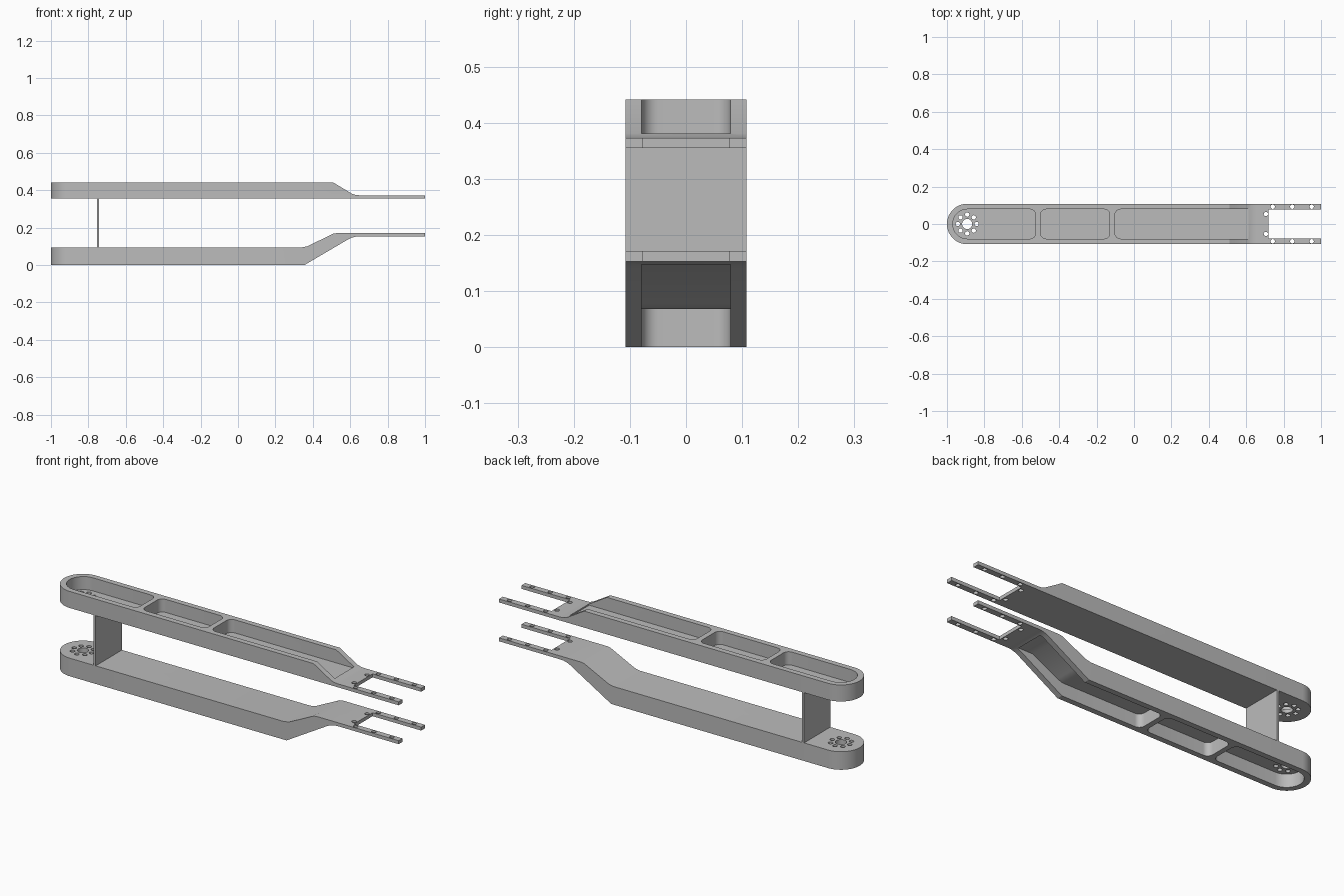
import bpy, bmesh
from math import cos, sin, pi
from mathutils import Vector

cube = bpy.data.objects.get("Cube")
if cube:
    bpy.data.objects.remove(cube, do_unlink=True)

grey = bpy.data.materials.new("plain grey")
grey.use_nodes = True
grey.diffuse_color = (0.5, 0.5, 0.5, 1)
grey.node_tree.nodes["Principled BSDF"].inputs["Base Color"].default_value = (0.5, 0.5, 0.5, 1)

HALF = 0.108      # half width of an arm
INNER = 0.079     # half width of a pocket
HUB = -1 + HALF   # x of the round end's centre


def prism(name, points, direction):
    """Extrude a closed outline of 3D points along a direction."""
    bm = bmesh.new()
    face = bm.faces.new([bm.verts.new(p) for p in points])
    out = bmesh.ops.extrude_face_region(bm, geom=[face])
    moved = [g for g in out["geom"] if isinstance(g, bmesh.types.BMVert)]
    bmesh.ops.translate(bm, verts=moved, vec=direction)
    bmesh.ops.recalc_face_normals(bm, faces=bm.faces[:])
    mesh = bpy.data.meshes.new(name)
    bm.to_mesh(mesh)
    bm.free()
    mesh.materials.append(grey)
    ob = bpy.data.objects.new(name, mesh)
    bpy.context.collection.objects.link(ob)
    return ob


def plan(name, outline, low=-1, high=1):
    return prism(name, [(x, y, low) for x, y in outline], Vector((0, 0, high - low)))


def side(name, profile, half):
    return prism(name, [(x, -half, z) for x, z in profile], Vector((0, 2 * half, 0)))


def arc(cx, cy, r, start, end, n=8):
    return [(cx + r * cos(start + (end - start) * i / n),
             cy + r * sin(start + (end - start) * i / n)) for i in range(n + 1)]


def slot(x0, x1, r_left, r_right):
    """Rounded rectangle as wide as a pocket."""
    pts = []
    for x, y, r, a in ((x1, INNER, r_right, 0), (x0, INNER, r_left, pi / 2),
                       (x0, -INNER, r_left, pi), (x1, -INNER, r_right, 3 * pi / 2)):
        cx = x - r if x == x1 else x + r
        cy = y - r if y > 0 else y + r
        pts += arc(cx, cy, r, a, a + pi / 2)
    return pts


def boolean(ob, cutter, operation="DIFFERENCE"):
    mod = ob.modifiers.new("cut", "BOOLEAN")
    mod.operation, mod.solver, mod.object = operation, "EXACT", cutter
    bpy.context.view_layer.update()
    graph = bpy.context.evaluated_depsgraph_get()
    mesh = bpy.data.meshes.new_from_object(ob.evaluated_get(graph))
    ob.modifiers.clear()
    ob.data = mesh
    bpy.data.objects.remove(cutter, do_unlink=True)


# Plan of both arms: round hub end, fork with two prongs
PRONG, FORK = 0.077, 0.72
ARM_PLAN = ([(1, HALF)] + arc(HUB, 0, HALF, pi / 2, 3 * pi / 2, 32) +
            [(1, -HALF), (1, -PRONG), (FORK, -PRONG), (FORK, PRONG), (1, PRONG)])

# Bolt holes: hub bore, ring around it, fork holes
HOLES = [(HUB, 0, 0.027)]
HOLES += [(HUB + 0.05 * cos(i * pi / 4), 0.05 * sin(i * pi / 4), 0.0115) for i in range(8)]
for s in (-1, 1):
    HOLES += [(x, s * 0.0925, 0.0115) for x in (0.742, 0.846, 0.95)]
    HOLES.append((0.705, s * 0.053, 0.0115))


def build_arm(name, profile, pocket_low, pocket_high, long_pocket):
    arm = side(name, profile, 0.2)
    boolean(arm, plan("plan_cutter", ARM_PLAN), "INTERSECT")
    # Two closed pockets, the first one following the hub
    for x0, x1, r in ((-0.969, -0.526, 0.0785), (-0.5, -0.13, 0.03)):
        boolean(arm, plan("pocket_cutter", slot(x0, x1, r, 0.03), pocket_low, pocket_high))
    # Long pocket that runs out through the slope
    run = side("long_pocket_cutter", long_pocket, 0.2)
    boolean(run, plan("run_cutter", slot(-0.102, 0.8, 0.03, 0.03)), "INTERSECT")
    boolean(arm, run)
    for x, y, r in HOLES:
        boolean(arm, plan("hole_cutter", arc(x, y, r, 0, 2 * pi, 20)[:-1]))
    bpy.ops.object.select_all(action="DESELECT")
    arm.select_set(True)
    bpy.context.view_layer.objects.active = arm
    bpy.ops.object.shade_smooth_by_angle(angle=0.5)


# Upper arm: pockets open upwards
build_arm("upper_arm",
          [(-1.1, 0.355), (1, 0.355), (1, 0.373), (0.65, 0.373), (0.63, 0.3745),
           (0.61, 0.381), (0.51, 0.441), (-1.1, 0.441)],
          0.373, 0.6,
          [(-0.2, 0.373), (0.612, 0.373), (0.612, 0.6), (-0.2, 0.6)])

# Lower arm: cranked up to the fork, pockets open downwards
build_arm("lower_arm",
          [(-1.1, 0), (0.355, 0), (0.59, 0.138), (0.61, 0.147), (0.63, 0.152), (0.65, 0.153),
           (1, 0.153), (1, 0.171), (0.53, 0.171), (0.51, 0.168), (0.37, 0.1),
           (0.34, 0.094), (-1.1, 0.094)],
          -0.2, 0.068,
          [(-0.2, -0.2), (0.612, -0.2), (0.612, 0.153), (0.525, 0.153),
           (0.38, 0.078), (0.35, 0.068), (-0.2, 0.068)])

# Upright plate joining the arms
side("connecting_plate", [(-0.755, 0.094), (-0.743, 0.094), (-0.743, 0.355), (-0.755, 0.355)], HALF)
